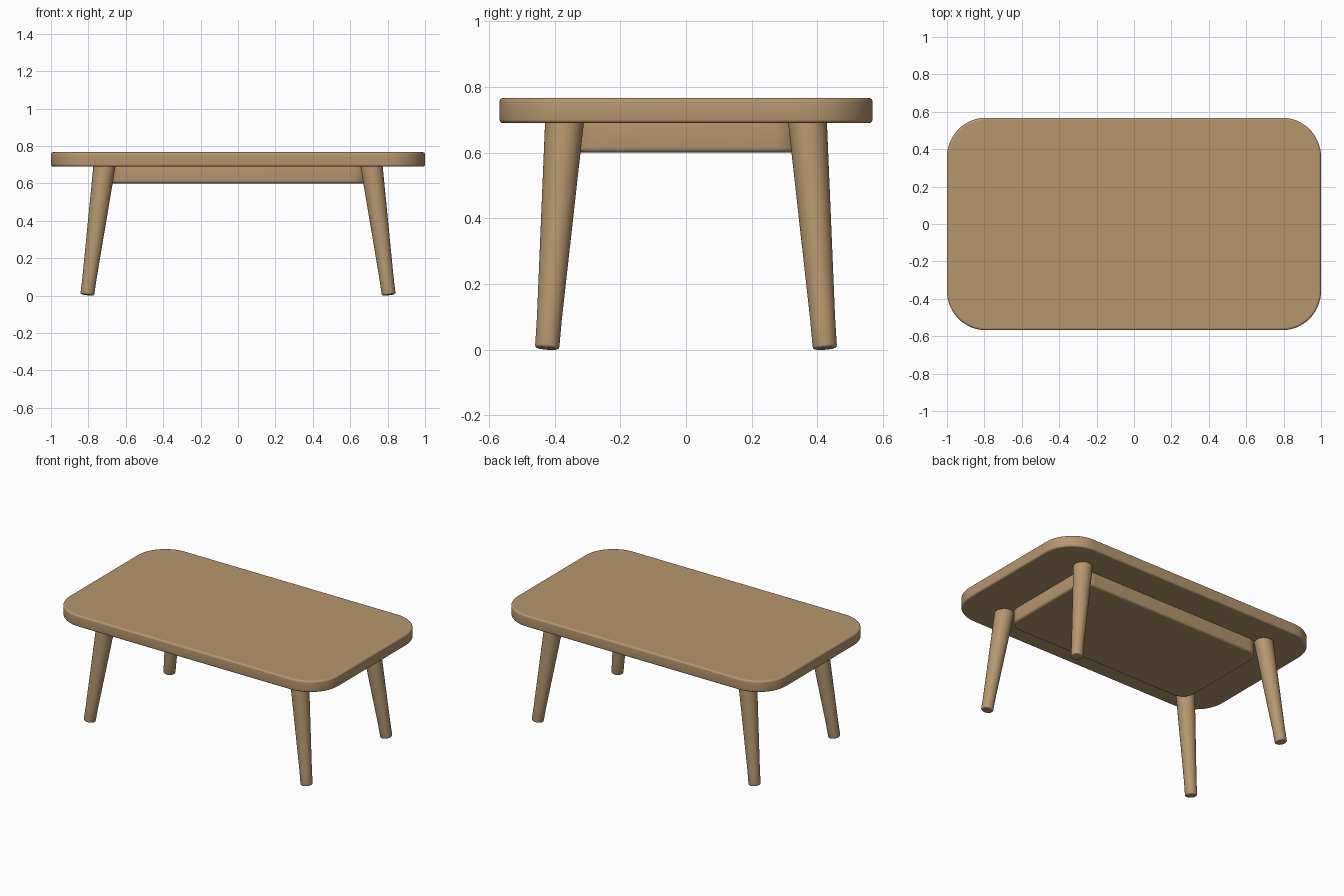
import bpy, bmesh, math
from mathutils import Vector

if "Cube" in bpy.data.objects:
    bpy.data.objects.remove(bpy.data.objects["Cube"])

wood = bpy.data.materials.new("light_wood")
wood.diffuse_color = (0.47, 0.305, 0.155, 1)
wood.use_nodes = True
wood.node_tree.nodes["Principled BSDF"].inputs["Base Color"].default_value = wood.diffuse_color


def loft(name, rings):
    """Skin closed rings of points, cap both ends, smooth the walls only."""
    bm = bmesh.new()
    loops = [[bm.verts.new(p) for p in ring] for ring in rings]
    n = len(loops[0])
    for a, b in zip(loops, loops[1:]):
        for i in range(n):
            j = (i + 1) % n
            bm.faces.new((a[i], a[j], b[j], b[i])).smooth = True
    bm.faces.new(loops[0][::-1])
    bm.faces.new(loops[-1])
    bmesh.ops.recalc_face_normals(bm, faces=bm.faces[:])
    me = bpy.data.meshes.new(name)
    bm.to_mesh(me)
    bm.free()
    me.materials.append(wood)
    ob = bpy.data.objects.new(name, me)
    bpy.context.collection.objects.link(ob)
    return ob


def rounded_rect(hx, hy, r, inset, z, seg=16):
    pts = []
    for k, (sx, sy) in enumerate([(1, 1), (-1, 1), (-1, -1), (1, -1)]):
        for i in range(seg + 1):
            a = math.pi / 2 * (k + i / seg)
            pts.append((sx * (hx - r) + (r - inset) * math.cos(a),
                        sy * (hy - r) + (r - inset) * math.sin(a), z))
    return pts


def slab(name, hx, hy, r, z0, z1, bevel_low, bevel_high, steps=5):
    """Rounded board with softened lower and upper edges."""
    rings = []
    for i in range(steps + 1):
        a = math.pi / 2 * i / steps
        rings.append(rounded_rect(hx, hy, r, bevel_low * (1 - math.sin(a)),
                                  z0 + bevel_low * (1 - math.cos(a))))
    for i in range(steps + 1):
        a = math.pi / 2 * i / steps
        rings.append(rounded_rect(hx, hy, r, bevel_high * (1 - math.cos(a)),
                                  z1 - bevel_high * (1 - math.sin(a))))
    return loft(name, rings)


# Table top and the solid block beneath it
slab("table_top", 1.0, 0.568, 0.21, 0.69, 0.767, 0.012, 0.012)
slab("under_frame", 0.70, 0.355, 0.09, 0.60, 0.70, 0.016, 0.002)


def leg(name, sx, sy, sides=40):
    """Splayed, tapered round leg with a softened straight foot."""
    foot = Vector((sx * 0.806, sy * 0.423, 0.004))
    head = Vector((sx * 0.714, sy * 0.370, 0.695))
    axis = (head - foot).normalized()
    length = (head - foot).length
    u = axis.orthogonal().normalized()
    v = axis.cross(u)
    profile = [(0, 0.030), (0.0015, 0.0335), (0.004, 0.036), (0.008, 0.037),
               (0.09, 0.038), (length, 0.059)]
    rings = []
    for t, r in profile:
        rings.append([foot + axis * t + r * (u * math.cos(a) + v * math.sin(a))
                      for a in (2 * math.pi * i / sides for i in range(sides))])
    return loft(name, rings)


# Four legs
for sy, fb in ((-1, "front"), (1, "back")):
    for sx, lr in ((-1, "left"), (1, "right")):
        leg(f"{fb}_{lr}_leg", sx, sy)
